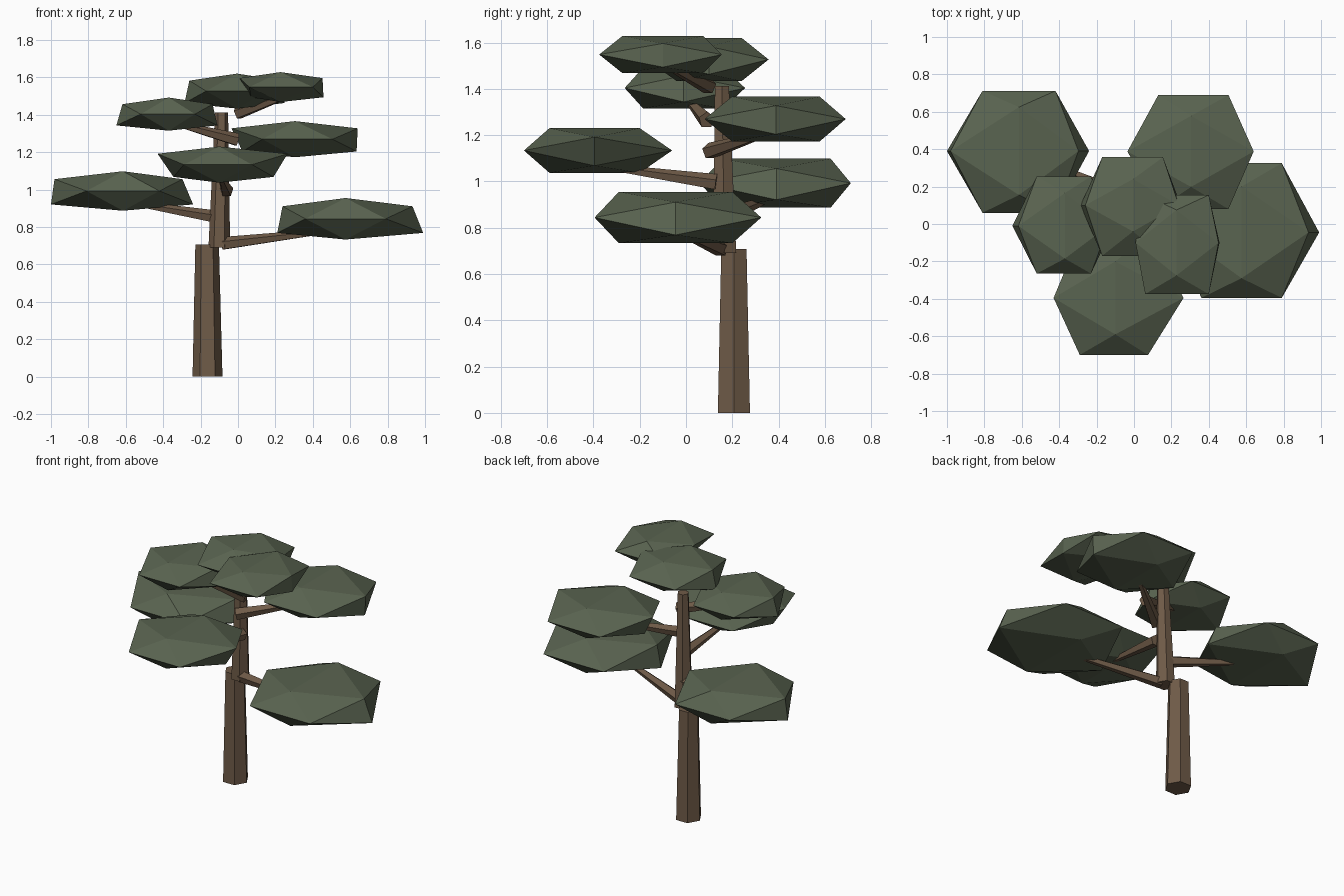
import bpy, bmesh
from mathutils import Vector

if "Cube" in bpy.data.objects:
    bpy.data.objects.remove(bpy.data.objects["Cube"])


def material(name, color):
    m = bpy.data.materials.new(name)
    m.diffuse_color = (*color, 1)
    m.use_nodes = True
    m.node_tree.nodes["Principled BSDF"].inputs["Base Color"].default_value = m.diffuse_color
    return m


BARK = material("bark", (0.16, 0.105, 0.065))
LEAF = material("leaf", (0.10, 0.125, 0.08))


def finish(name, bm, mat):
    bmesh.ops.recalc_face_normals(bm, faces=bm.faces)
    me = bpy.data.meshes.new(name)
    bm.to_mesh(me)
    bm.free()
    me.materials.append(mat)
    bpy.context.collection.objects.link(bpy.data.objects.new(name, me))


def limb(name, a, b, r1, r2, sides=6):
    """Tapered low-poly limb from a to b."""
    a, b = Vector(a), Vector(b)
    d = b - a
    bm = bmesh.new()
    bmesh.ops.create_cone(bm, cap_ends=True, segments=sides, radius1=r1, radius2=r2, depth=d.length)
    if abs(d.normalized().z) > 0.95:
        # upright limb: level cuts, corner pointing along x
        for v in bm.verts:
            t = v.co.z / d.length
            v.co = Vector((v.co.y, -v.co.x, 0)) + a + d * (t + 0.5)
    else:
        q = d.to_track_quat('Z', 'Y')
        for v in bm.verts:
            v.co = q @ v.co + (a + b) / 2
    finish(name, bm, BARK)


def leaf_pad(name, cx, cy, z0, z1, ul, ur, ll, lr, xl, xr, yf, yb, ridge):
    """Flattened, slightly irregular icosahedron lying flat."""
    zm, h = (z0 + z1) / 2, (z1 - z0) / 2
    pts = [(cx, cy + s * ridge, z) for s in (-1, 1) for z in (z0, z1)]
    pts += [(ul, cy, zm + .6 * h), (ur, cy, zm + .6 * h),
            (ll, cy, zm - .68 * h), (lr, cy, zm - .68 * h)]
    pts += [(x, y, zm) for x in (xl, xr) for y in (yf, yb)]
    bm = bmesh.new()
    for p in pts:
        bm.verts.new(p)
    bmesh.ops.convex_hull(bm, input=bm.verts)
    finish(name, bm, LEAF)


# Trunk in two offset sections
limb("lower_trunk", (-.163, .207, 0), (-.165, .207, .707), .08, .063)
limb("upper_trunk", (-.1, .167, .69), (-.088, .155, 1.412), .058, .035)

# Branches: start, end
branches = [
    ((-.10, .17, .85), (-.58, .37, .93)),
    ((-.08, .15, .71), (.50, -.03, .78)),
    ((-.06, .13, .995), (-.09, -.36, 1.065)),
    ((-.085, .10, 1.13), (.28, .36, 1.21)),
    ((-.005, .09, 1.265), (-.36, 0, 1.36)),
    ((0, .10, 1.41), (.29, -.10, 1.51)),
]
for i, (a, b) in enumerate(branches):
    limb(f"branch_{i + 1}", a, b, .037, .013, 5)

# Foliage: centre, bottom/top, upper ends, lower ends, corner x and y, ridge half length
pads = [
    (-.615, .39, .887, 1.098, -.981, -.297, -1.0, -.24, -.81, -.42, .06, .712, .235),
    (.575, -.045, .733, .955, .238, .933, .21, .99, .36, .79, -.395, .325, .245),
    (-.1, -.395, 1.037, 1.23, -.43, .265, -.345, .19, -.29, .075, -.70, -.06, .195),
    (.305, .388, 1.173, 1.366, -.035, .64, .024, .634, .13, .505, .08, .69, .19),
    (-.37, -.01, 1.315, 1.492, -.618, -.136, -.65, -.11, -.52, -.23, -.265, .255, .175),
    (-.005, .1, 1.433, 1.62, -.26, .24, -.286, .25, -.17, .155, -.17, .357, .14),
    (.227, -.1, 1.468, 1.628, .008, .452, .07, .457, .06, .40, -.375, .155, .175),
]
for i, p in enumerate(pads):
    leaf_pad(f"foliage_{i + 1}", *p)
